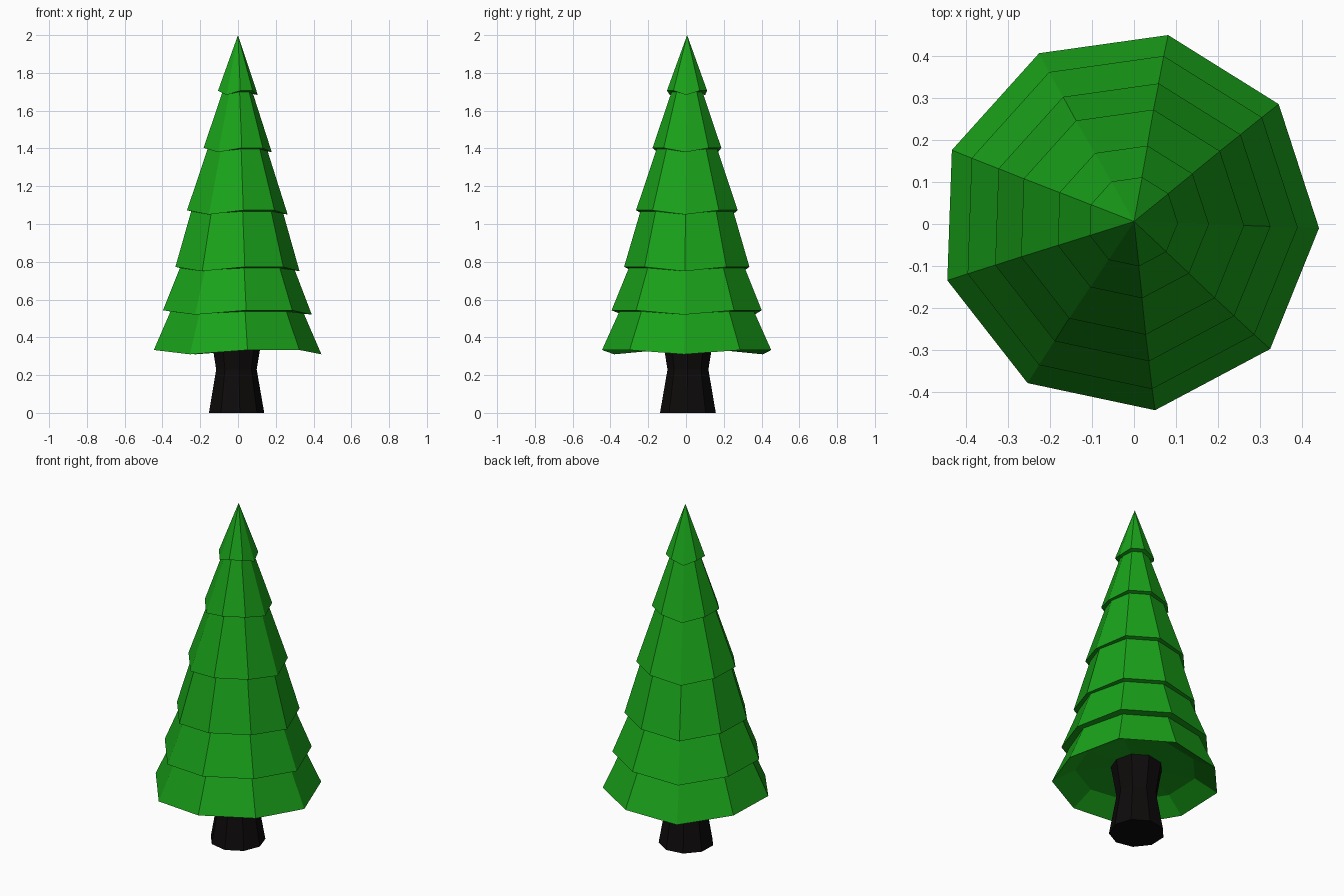
import bpy, bmesh, math

if "Cube" in bpy.data.objects:
    bpy.data.objects.remove(bpy.data.objects["Cube"])

SIDES = 9
PHASE = math.radians(-2)


def material(name, color):
    m = bpy.data.materials.new(name)
    m.diffuse_color = color
    m.use_nodes = True
    m.node_tree.nodes["Principled BSDF"].inputs["Base Color"].default_value = m.diffuse_color
    return m


def lathe(name, rings, mat, phase=PHASE):
    """Loft nine-sided rings (cx, cy, z, radius, dip); radius 0 is a point.
    dip lowers every third corner."""
    bm = bmesh.new()
    loops = []
    for cx, cy, z, r, dip in rings:
        if r == 0:
            loops.append([bm.verts.new((cx, cy, z))] * SIDES)
            continue
        loop = []
        for k in range(SIDES):
            a = phase + 2 * math.pi * k / SIDES
            dz = dip if k % 3 == 0 else 0
            loop.append(bm.verts.new((cx + r * math.cos(a), cy + r * math.sin(a), z - dz)))
        loops.append(loop)
    for lo, hi in zip(loops, loops[1:]):
        for k in range(SIDES):
            n = (k + 1) % SIDES
            quad = list(dict.fromkeys((lo[k], lo[n], hi[n], hi[k])))
            bm.faces.new(quad)
    bmesh.ops.recalc_face_normals(bm, faces=bm.faces)
    me = bpy.data.meshes.new(name)
    bm.to_mesh(me)
    bm.free()
    me.materials.append(mat)
    ob = bpy.data.objects.new(name, me)
    bpy.context.collection.objects.link(ob)
    return ob


green = material("needles", (0.01, 0.36, 0.01, 1))
bark = material("bark", (0.004, 0.003, 0.003, 1))

# Tiers: rim height, rim radius, radius where the tier meets the next one, axis x
tiers = [
    (0.333, 0.455, 0.362, -0.013),
    (0.543, 0.404, 0.312, -0.013),
    (0.773, 0.337, 0.250, -0.011),
    (1.073, 0.273, 0.163, -0.010),
    (1.403, 0.185, 0.083, -0.006),
    (1.706, 0.108, 0.0, -0.003),
]

# Foliage: hollow underside, then the stepped skirts up to the tip
CY = 0.006
rings = [(-0.012, CY, 0.42, 0, 0), (-0.012, CY, 0.40, 0.33, 0.01)]
for i, (z, r, top, cx) in enumerate(tiers):
    rings.append((cx, CY, z, r, 0.023))
    if top:
        nz, _, _, ncx = tiers[i + 1]
        rings.append((ncx, CY, nz - 0.006, top, 0.012))
rings.append((0, CY, 2.0, 0, 0))
lathe("foliage", rings, green)

# Trunk: waisted, flaring into the foliage
profile = [(0, 0), (0, 0.15), (0.23, 0.11), (0.43, 0.143), (0.43, 0)]
lathe("trunk", [(-0.011, 0.011, z, r, 0) for z, r in profile], bark)
